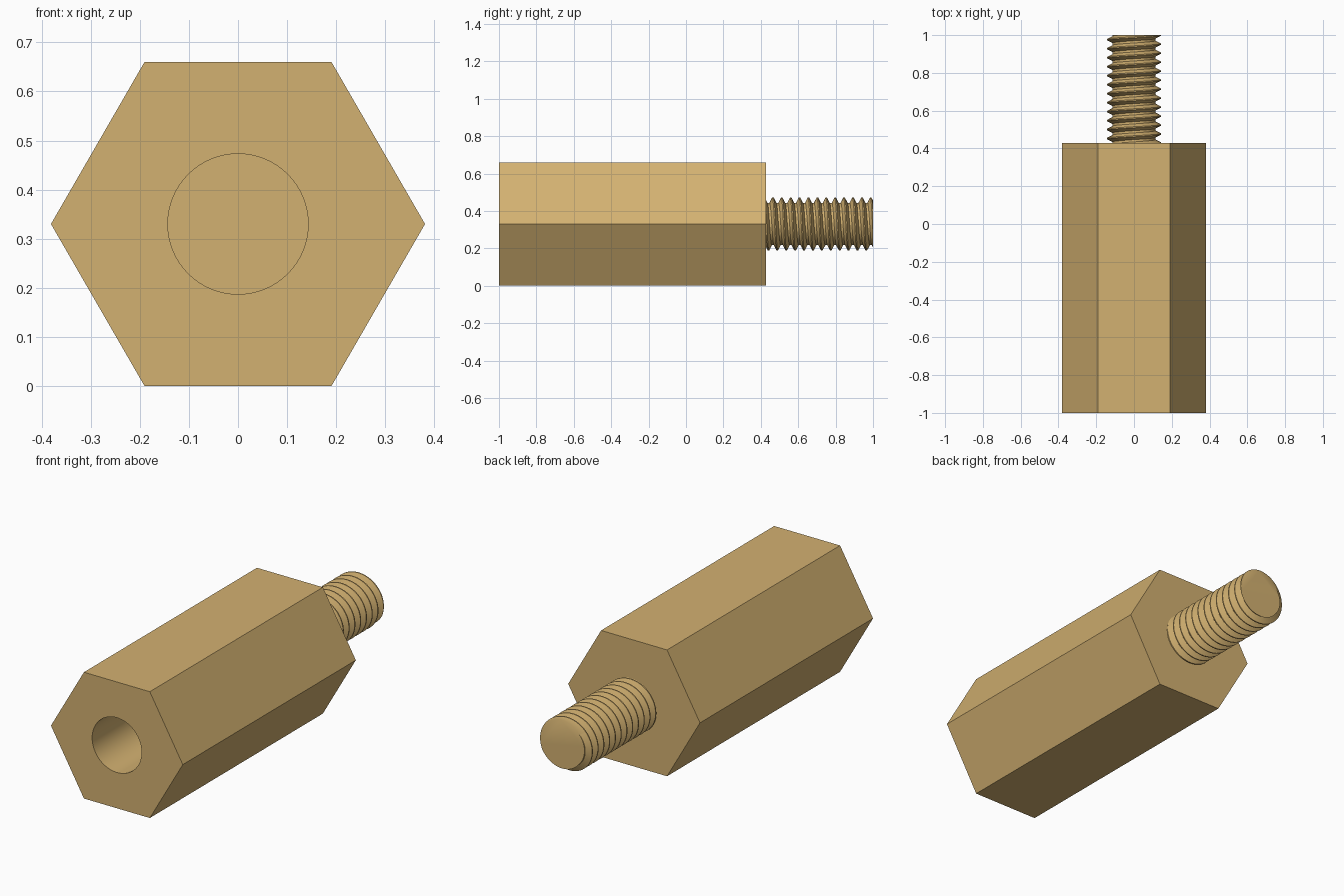
import bpy, bmesh, math

if "Cube" in bpy.data.objects:
    bpy.data.objects.remove(bpy.data.objects["Cube"])

HEX_R, ZC = 0.381, 0.33            # hexagon corner radius, axis height
SHOULDER = 0.4286                  # y where the hex body ends
HOLE_R, HOLE_DEPTH = 0.143, 0.95
CREST_R, ROOT_R, PITCH = 0.143, 0.1135, 0.0476

brass = bpy.data.materials.new("brass")
brass.diffuse_color = (0.65, 0.44, 0.165, 1)
brass.use_nodes = True
brass.node_tree.nodes["Principled BSDF"].inputs["Base Color"].default_value = brass.diffuse_color


def ring(bm, r, y, n, phase=0.0):
    """Circle of vertices around the y axis, with its edges."""
    vs = []
    for i in range(n):
        a = phase + 2 * math.pi * i / n
        vs.append(bm.verts.new((r * math.sin(a), y, ZC + r * math.cos(a))))
    es = [bm.edges.new((vs[i], vs[(i + 1) % n])) for i in range(n)]
    return vs, es


def wall(bm, a, b):
    n = len(a)
    for i in range(n):
        bm.faces.new((a[i], a[(i + 1) % n], b[(i + 1) % n], b[i]))


def finish(bm, name):
    bmesh.ops.recalc_face_normals(bm, faces=bm.faces[:])
    me = bpy.data.meshes.new(name)
    bm.to_mesh(me)
    bm.free()
    me.materials.append(brass)
    ob = bpy.data.objects.new(name, me)
    bpy.context.collection.objects.link(ob)
    bpy.ops.object.select_all(action='DESELECT')
    ob.select_set(True)
    bpy.context.view_layer.objects.active = ob
    bpy.ops.object.shade_smooth_by_angle(angle=math.radians(30))
    return ob


# Hexagonal body with a blind hole in the front
bm = bmesh.new()
front, front_e = ring(bm, HEX_R, -1.0, 6, math.pi / 6)
back, _ = ring(bm, HEX_R, SHOULDER, 6, math.pi / 6)
mouth, mouth_e = ring(bm, HOLE_R, -1.0, 64)
floor, _ = ring(bm, HOLE_R, -1.0 + HOLE_DEPTH, 64)
wall(bm, front, back)
wall(bm, mouth, floor)
bm.faces.new(back)
bm.faces.new(floor)
bmesh.ops.triangle_fill(bm, use_beauty=True, use_dissolve=False,
                        edges=front_e + mouth_e, normal=(0, -1, 0))
finish(bm, "hex_body")

# Threaded stud: a right-handed helical profile, cut flat at both ends
N = 64
profile = [(-1 / 16, CREST_R), (1 / 16, CREST_R), (3 / 8, ROOT_R), (5 / 8, ROOT_R)]
turns = 17
start = 1.0 - PITCH / 4 - 15 * PITCH
bm = bmesh.new()
rows = []
for i in range(turns * N + 1):
    a = 2 * math.pi * i / N
    y = start + PITCH * i / N
    rows.append([bm.verts.new((r * math.sin(a), y + f * PITCH, ZC + r * math.cos(a)))
                 for f, r in profile])
for i in range((turns - 1) * N):
    lo = rows[i] + [rows[i + N][0]]
    hi = rows[i + 1] + [rows[i + 1 + N][0]]
    for j in range(4):
        bm.faces.new((lo[j], hi[j], hi[j + 1], lo[j + 1]))
for y, side in ((1.0, 1), (SHOULDER - 0.01, -1)):
    bmesh.ops.bisect_plane(bm, geom=bm.verts[:] + bm.edges[:] + bm.faces[:], dist=1e-6,
                           plane_co=(0, y, 0), plane_no=(0, side, 0), clear_outer=True)
loose = [v for v in bm.verts if not v.link_faces]
bmesh.ops.delete(bm, geom=loose, context='VERTS')
bmesh.ops.holes_fill(bm, edges=[e for e in bm.edges if e.is_boundary], sides=0)
finish(bm, "threaded_stud")
